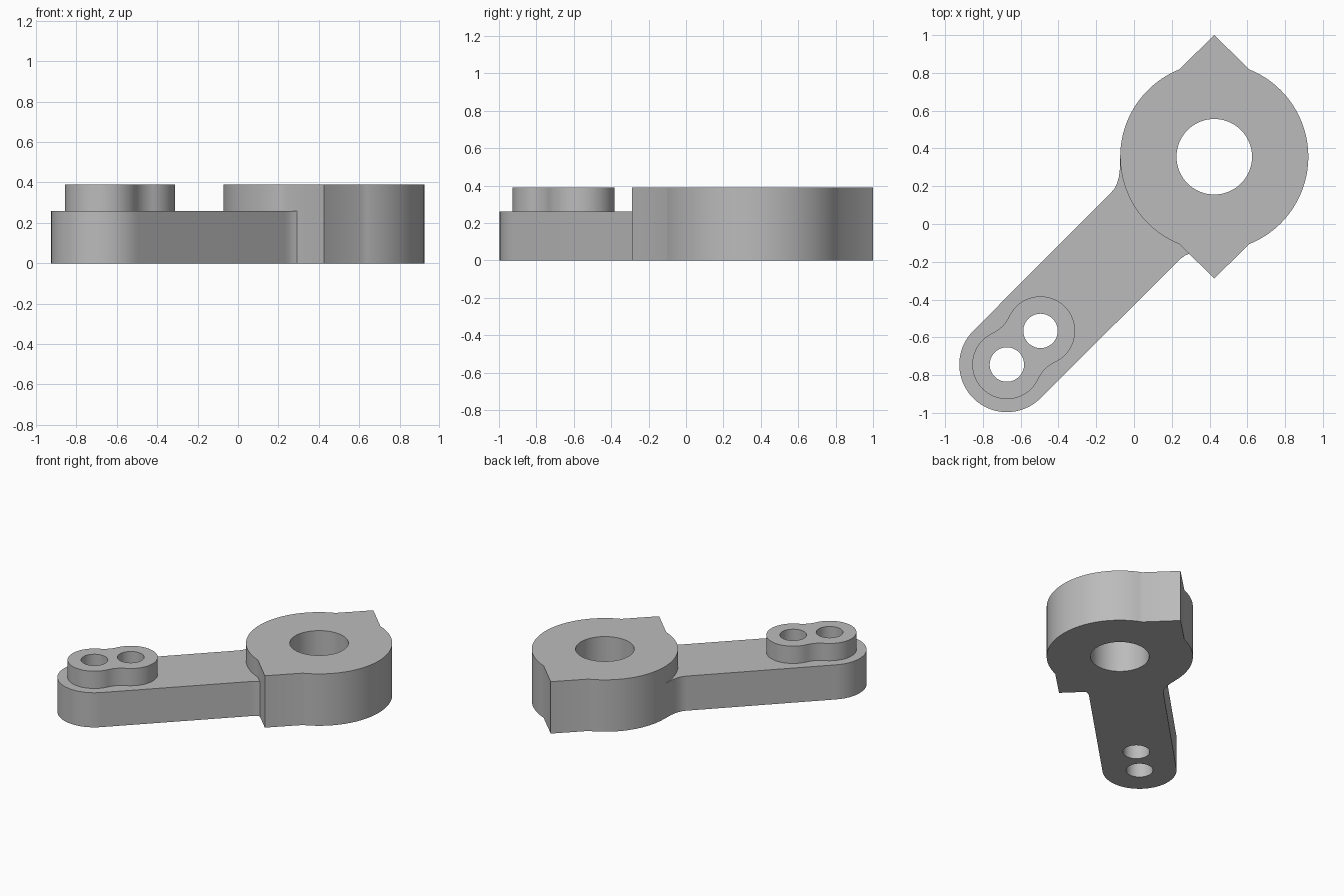
import bpy, bmesh, math
from mathutils import Vector

cube = bpy.data.objects.get("Cube")
if cube:
    bpy.data.objects.remove(cube)

grey = bpy.data.materials.new("plain grey")
grey.use_nodes = True
colour = (0.5, 0.5, 0.5, 1)
grey.diffuse_color = colour
grey.node_tree.nodes["Principled BSDF"].inputs["Base Color"].default_value = colour

ARM_TOP, HUB_TOP = 0.26, 0.39
HUB = Vector((0.425, 0.356))
PIN_A = Vector((-0.673, -0.744))      # outer pin hole, centre of the arm end
PIN_B = Vector((-0.495, -0.566))      # inner pin hole
HUB_R, TIP, ARM_R = 0.498, 0.644, 0.252


def arc(centre, radius, start, end, steps=32):
    """Points on an arc, angles in degrees."""
    angles = [math.radians(start + (end - start) * i / steps) for i in range(steps + 1)]
    return [centre + radius * Vector((math.cos(a), math.sin(a))) for a in angles]


def circle(centre, radius):
    return arc(centre, radius, 0, 360, 64)[:-1]


def prism(name, outline, holes, bottom, top):
    """Flat plate with through holes, extruded upward."""
    bm = bmesh.new()
    for loop in [outline] + holes:
        verts = [bm.verts.new((p.x, p.y, bottom)) for p in loop]
        for i, v in enumerate(verts):
            bm.edges.new((verts[i - 1], v))
    bmesh.ops.triangle_fill(bm, use_beauty=True, edges=bm.edges[:], normal=(0, 0, 1))
    extruded = bmesh.ops.extrude_face_region(bm, geom=bm.faces[:], use_keep_orig=True)
    moved = [g for g in extruded["geom"] if isinstance(g, bmesh.types.BMVert)]
    bmesh.ops.translate(bm, verts=moved, vec=(0, 0, top - bottom))
    bmesh.ops.recalc_face_normals(bm, faces=bm.faces[:])
    mesh = bpy.data.meshes.new(name)
    bm.to_mesh(mesh)
    bm.free()
    mesh.materials.append(grey)
    obj = bpy.data.objects.new(name, mesh)
    bpy.context.collection.objects.link(obj)
    bpy.ops.object.select_all(action="DESELECT")
    obj.select_set(True)
    bpy.context.view_layer.objects.active = obj
    bpy.ops.object.shade_smooth_by_angle(angle=math.radians(25))
    return obj


# Hub: round body with a pointed corner at the back and the front
up = Vector((0, TIP))
hub_outline = (arc(HUB, HUB_R, -68, 68, 48) + [HUB + up]
               + arc(HUB, HUB_R, 112, 248, 48) + [HUB - up])
prism("hub", hub_outline, [circle(HUB, 0.2)], 0, HUB_TOP)

# Arm: rounded end, straight sides, blends into the hub
front_blend = [Vector(p) for p in ((0.23, -0.2), (0.25, -0.181), (0.27, -0.167), (0.295, -0.157))]
back_blend = [Vector(p) for p in ((-0.075, 0.29), (-0.08, 0.25), (-0.09, 0.215), (-0.103, 0.188), (-0.12, 0.168))]
arm_outline = (arc(PIN_A, ARM_R, 135, 315) + front_blend
               + arc(HUB, HUB_R, 248, 180, 24) + back_blend)
pin_holes = [circle(PIN_A, 0.091), circle(PIN_B, 0.091)]
prism("arm", arm_outline, pin_holes, 0, ARM_TOP)

# Boss: two round lobes joined by a gently waisted neck
LOBE, NECK = 0.183, 0.18
half = (PIN_B - PIN_A).length / 2
middle = (PIN_A + PIN_B) / 2
lift = math.sqrt((LOBE + NECK) ** 2 - half ** 2)
turn = math.degrees(math.atan2(lift, half))
side = Vector((-1, 1)).normalized() * lift
boss_outline = (arc(PIN_B, LOBE, 45 - 180 + turn, 45 + 180 - turn, 40)
                + arc(middle + side, NECK, 45 - turn, 45 - 180 + turn, 16)[1:-1]
                + arc(PIN_A, LOBE, 45 + turn, 45 + 360 - turn, 40)
                + arc(middle - side, NECK, 45 + 180 - turn, 45 + turn, 16)[1:-1])
prism("pin_boss", boss_outline, pin_holes, ARM_TOP, HUB_TOP)
